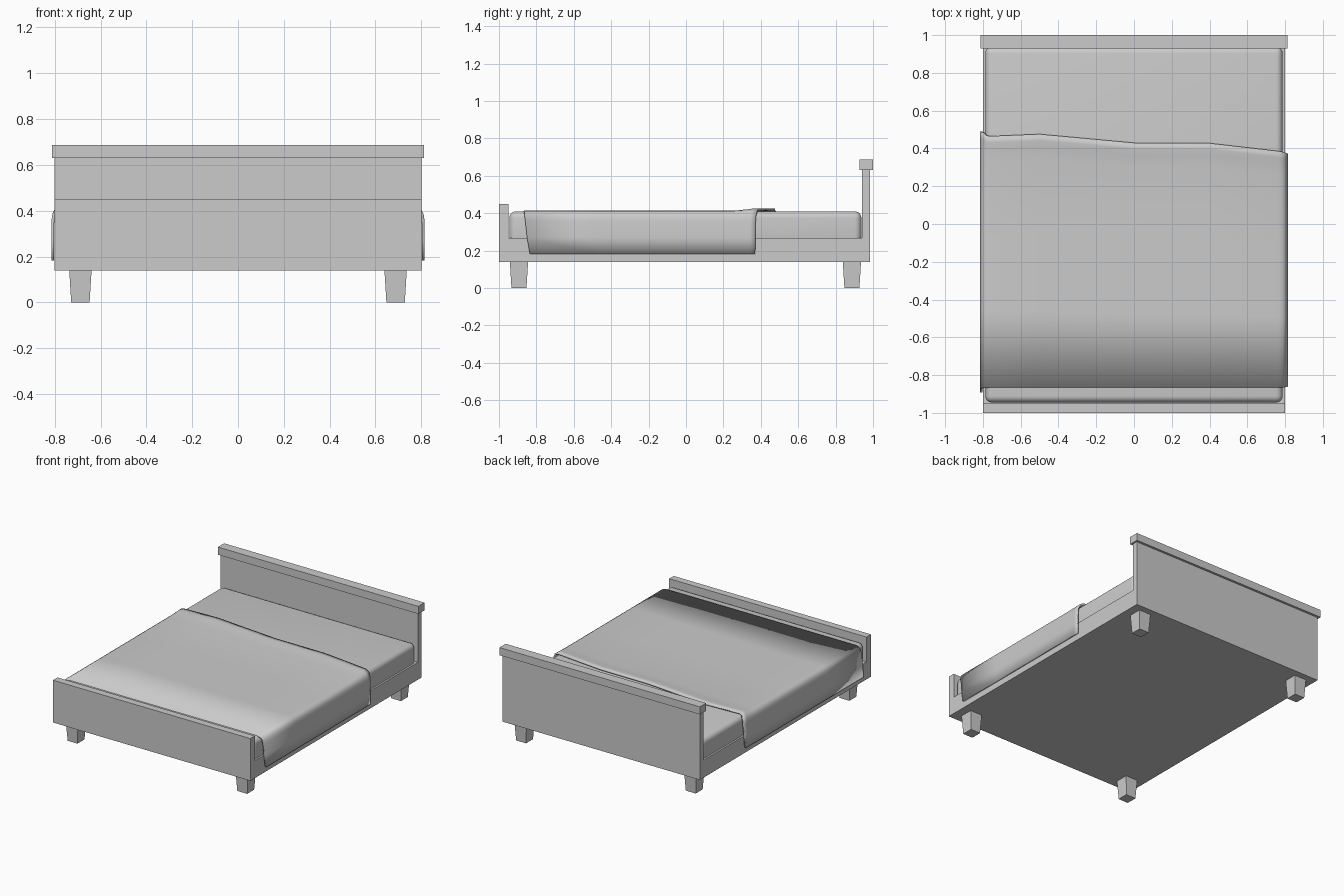
import bpy, bmesh

if "Cube" in bpy.data.objects:
    bpy.data.objects.remove(bpy.data.objects["Cube"])


def finish(name, bm):
    bmesh.ops.recalc_face_normals(bm, faces=bm.faces)
    mesh = bpy.data.meshes.new(name)
    bm.to_mesh(mesh)
    bm.free()
    ob = bpy.data.objects.new(name, mesh)
    bpy.context.collection.objects.link(ob)
    return ob


def box(name, x, y, z, taper=1.0, bevel=0.0):
    """Box from (min, max) ranges; taper scales the bottom face."""
    bm = bmesh.new()
    bmesh.ops.create_cube(bm, size=1)
    for v in bm.verts:
        s = taper if v.co.z < 0 else 1.0
        v.co = [(r[0] + r[1]) / 2 + c * (r[1] - r[0]) * k
                for r, c, k in zip((x, y, z), v.co, (s, s, 1))]
    if bevel:
        bmesh.ops.bevel(bm, geom=bm.edges[:], offset=bevel, segments=5,
                        profile=0.5, affect='EDGES')
    return finish(name, bm)


def smooth(ob):
    bpy.ops.object.select_all(action='DESELECT')
    ob.select_set(True)
    bpy.context.view_layer.objects.active = ob
    bpy.ops.object.shade_smooth_by_angle(angle=0.7)


# Frame
box("bed_base", (-0.80, 0.80), (-0.96, 0.95), (0.14, 0.268))
box("footboard", (-0.80, 0.80), (-1.0, -0.948), (0.14, 0.45))
box("headboard", (-0.80, 0.80), (0.942, 0.983), (0.14, 0.64))
box("headboard_cap", (-0.813, 0.813), (0.928, 1.0), (0.63, 0.686))

# Tapered legs
for sx, side in ((-1, "left"), (1, "right")):
    for cy, end in ((-0.893, "front"), (0.887, "back")):
        cx = sx * 0.688
        box(f"{end}_{side}_leg", (cx - 0.049, cx + 0.049),
            (cy - 0.049, cy + 0.049), (0.0, 0.145), taper=0.82)

# Mattress with rounded edges
smooth(box("mattress", (-0.787, 0.787), (-0.945, 0.938), (0.22, 0.409), bevel=0.035))

# Blanket: columns across the bed as (x, z, foot edge y, head edge y, head lift)
columns = [
    (-0.815, 0.182, -0.893, 0.470, 0.0),
    (-0.815, 0.270, -0.885, 0.480, 0.0),
    (-0.814, 0.360, -0.872, 0.490, 0.0),
    (-0.810, 0.386, -0.870, 0.488, 0.002),
    (-0.800, 0.403, -0.868, 0.484, 0.004),
    (-0.785, 0.411, -0.868, 0.470, 0.008),
    (-0.765, 0.414, -0.866, 0.465, 0.012),
    (-0.500, 0.414, -0.866, 0.476, 0.012),
    (-0.250, 0.414, -0.866, 0.453, 0.012),
    (0.000, 0.414, -0.866, 0.430, 0.012),
    (0.400, 0.414, -0.866, 0.428, 0.012),
    (0.765, 0.414, -0.865, 0.386, 0.010),
    (0.785, 0.411, -0.865, 0.382, 0.006),
    (0.800, 0.403, -0.864, 0.378, 0.003),
    (0.810, 0.386, -0.863, 0.375, 0.0),
    (0.814, 0.360, -0.860, 0.373, 0.0),
    (0.815, 0.270, -0.850, 0.371, 0.0),
    (0.815, 0.182, -0.835, 0.370, 0.0),
]
rows = [(0, 0), (0.3, 0), (0.6, 0), (0.9, 0), (0.95, 0.6), (0.975, 1), (1, 1)]
bm = bmesh.new()
grid = [[bm.verts.new((x, y0 + (y1 - y0) * t, z + lift * k))
         for x, z, y0, y1, lift in columns] for t, k in rows]
for a, b in zip(grid, grid[1:]):
    for j in range(len(columns) - 1):
        bm.faces.new((a[j], a[j + 1], b[j + 1], b[j]))
mesh = bpy.data.meshes.new("blanket")
bm.to_mesh(mesh)
bm.free()
blanket = bpy.data.objects.new("blanket", mesh)
bpy.context.collection.objects.link(blanket)
smooth(blanket)
cloth = blanket.modifiers.new("thickness", 'SOLIDIFY')
cloth.thickness = 0.012
cloth.offset = -1
